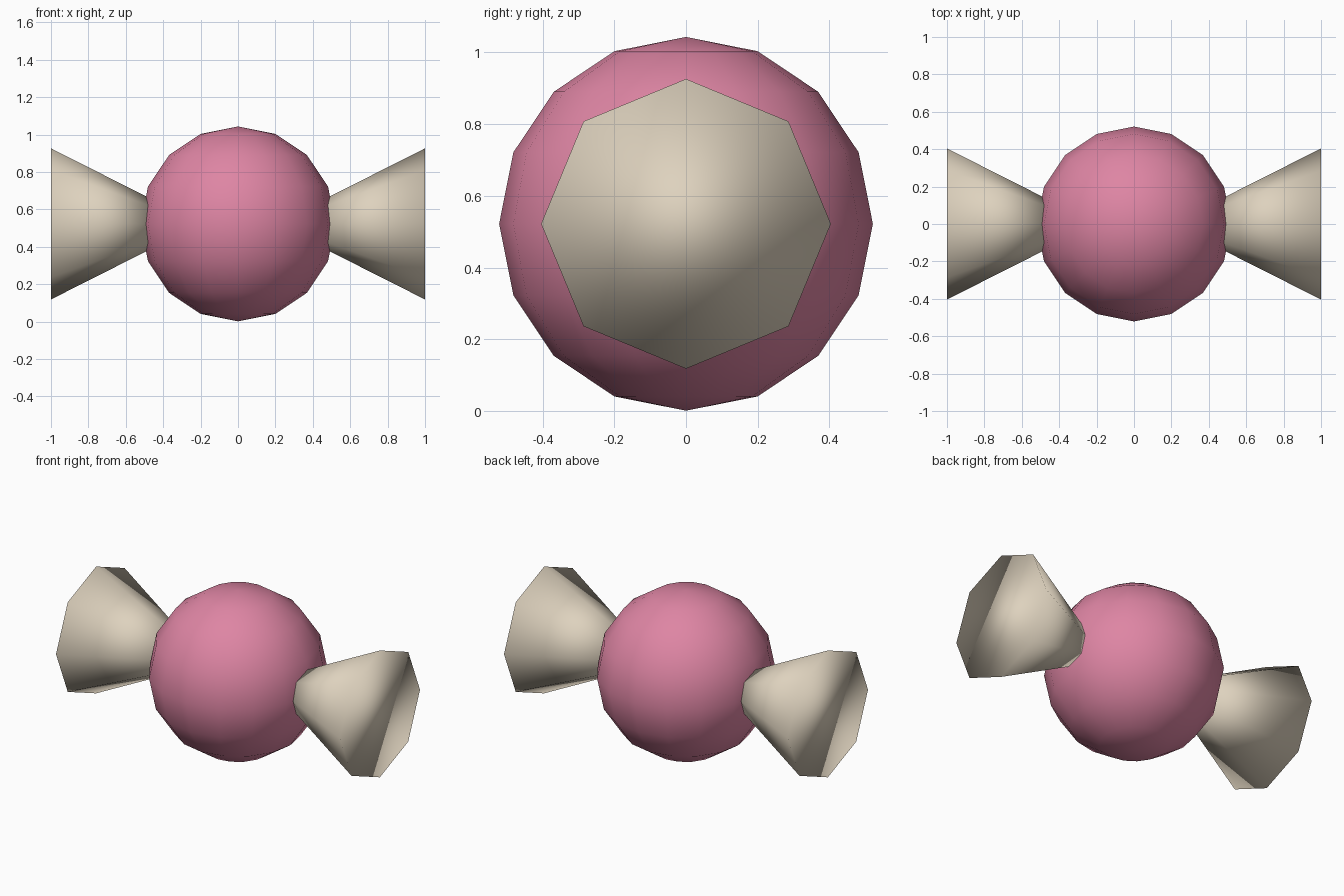
import bpy
import math

if "Cube" in bpy.data.objects:
    bpy.data.objects.remove(bpy.data.objects["Cube"])

CENTRE_Z = 0.522
BALL_RADIUS = 0.521
TWIST_RADIUS = 0.404
TWIST_LENGTH = 0.80


def make_material(name, colour):
    mat = bpy.data.materials.new(name)
    mat.diffuse_color = (*colour, 1.0)
    mat.use_nodes = True
    mat.node_tree.nodes["Principled BSDF"].inputs["Base Color"].default_value = mat.diffuse_color
    return mat


def finish(name, mat):
    obj = bpy.context.object
    obj.name = name
    obj.data.materials.append(mat)
    bpy.ops.object.shade_smooth()
    return obj


pink = make_material("pink", (0.73, 0.235, 0.37))
cream = make_material("cream", (0.73, 0.645, 0.515))

# Round sweet in the middle, poles up and down
bpy.ops.mesh.primitive_uv_sphere_add(
    segments=16, ring_count=8, radius=BALL_RADIUS, location=(0, 0, CENTRE_Z))
finish("candy_ball", pink)

# Twisted wrapper ends: eight-sided cones, tips buried in the ball
for side, label in ((-1, "left"), (1, "right")):
    bpy.ops.mesh.primitive_cone_add(
        vertices=8, radius1=TWIST_RADIUS, radius2=0, depth=TWIST_LENGTH,
        location=(side * (1 - TWIST_LENGTH / 2), 0, CENTRE_Z),
        rotation=(0, -side * math.pi / 2, 0))
    finish(f"wrapper_end_{label}", cream)
